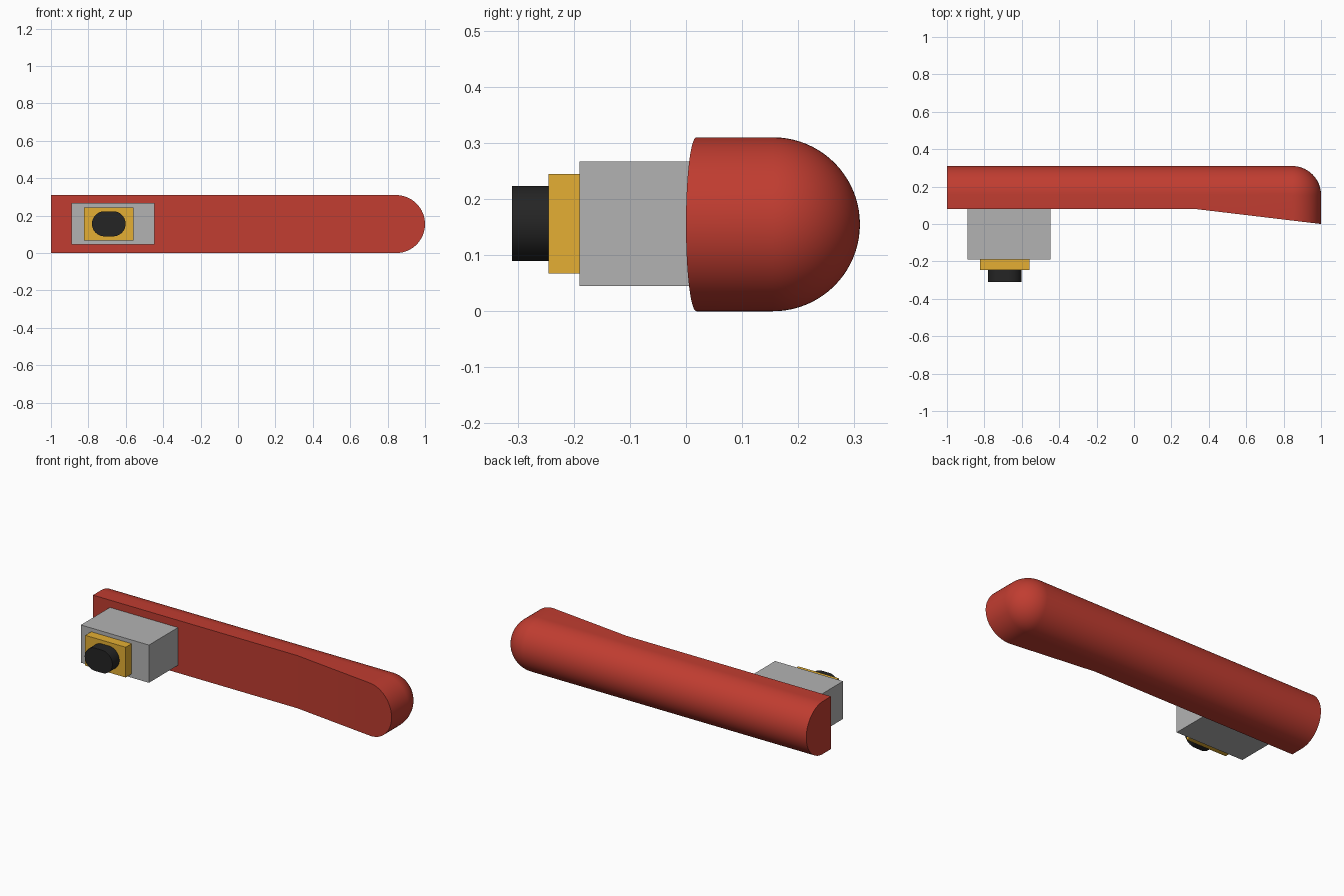
import bpy, bmesh
from math import sin, cos, pi

if "Cube" in bpy.data.objects:
    bpy.data.objects.remove(bpy.data.objects["Cube"])

R = 0.155           # half the bar's height
XL, XK, XR = -1.0, 0.33, 1.0   # left end, start of taper, right tip


def material(name, rgb):
    m = bpy.data.materials.new(name)
    m.diffuse_color = (*rgb, 1)
    m.use_nodes = True
    m.node_tree.nodes["Principled BSDF"].inputs["Base Color"].default_value = m.diffuse_color
    return m


def finish(name, bm, mat=None, smooth=False):
    bmesh.ops.remove_doubles(bm, verts=bm.verts, dist=1e-5)
    bmesh.ops.recalc_face_normals(bm, faces=bm.faces)
    mesh = bpy.data.meshes.new(name)
    bm.to_mesh(mesh)
    bm.free()
    ob = bpy.data.objects.new(name, mesh)
    bpy.context.collection.objects.link(ob)
    if mat:
        mesh.materials.append(mat)
    if smooth:
        bpy.ops.object.select_all(action='DESELECT')
        ob.select_set(True)
        bpy.context.view_layer.objects.active = ob
        bpy.ops.object.shade_smooth_by_angle(angle=pi / 6)
    return ob


def block(name, x0, x1, y0, y1, z0, z1, mat=None):
    bm = bmesh.new()
    bmesh.ops.create_cube(bm, size=1)
    for v in bm.verts:
        v.co = ((x0 + x1) / 2 + v.co.x * (x1 - x0),
                (y0 + y1) / 2 + v.co.y * (y1 - y0),
                (z0 + z1) / 2 + v.co.z * (z1 - z0))
    return finish(name, bm, mat)


red = material("red", (0.53, 0.046, 0.03))
gold = material("gold", (0.78, 0.43, 0.033))
black = material("black", (0.018, 0.018, 0.018))
grey = material("grey", (0.45, 0.45, 0.45))


# Lever: outlines with a round right end, stacked from front to back
def outline(r, n=32):
    arc = [(XR - R + r * sin(pi * i / n), R - r * cos(pi * i / n)) for i in range(n + 1)]
    return [(XL, R - r), (XK, R - r)] + arc + [(XK, R + r), (XL, R + r)]


def front_y(x):
    return 0.08 * min(1, (XR - x) / (XR - XK))


bm = bmesh.new()
rows = [[bm.verts.new((x, front_y(x), z)) for x, z in outline(R)]]
steps = 20
for k in range(steps + 1):
    t = pi / 2 * k / steps
    rows.append([bm.verts.new((x, R + R * sin(t), z)) for x, z in outline(R * cos(t))])
for a, b in zip(rows, rows[1:]):
    for i in range(len(a) - 1):
        bm.faces.new((a[i], a[i + 1], b[i + 1], b[i]))
front = rows[0]
bm.faces.new((front[0], front[1], front[-2], front[-1]))     # flat front
bm.faces.new(front[1:-1])                                    # tapered front
bm.faces.new([r[0] for r in rows] + [r[-1] for r in reversed(rows[:-1])])  # left end
finish("lever", bm, red, smooth=True)

# Mounting block and collar
block("mounting_block", -0.89, -0.447, -0.19, 0.08, 0.045, 0.267, grey)
block("collar", -0.823, -0.56, -0.245, -0.19, 0.067, 0.245, gold)

# Spindle: extruded slot shape
bm = bmesh.new()
rr, flat, n = 0.067, 0.023, 24
pts = []
for side in (1, -1):
    for i in range(n + 1):
        a = -pi / 2 + pi * i / n
        pts.append((-0.691 + side * (flat + rr * cos(a)), R + 0.0015 + side * rr * sin(a)))
face = bm.faces.new([bm.verts.new((x, -0.31, z)) for x, z in pts])
ext = bmesh.ops.extrude_face_region(bm, geom=[face], use_keep_orig=True)
bmesh.ops.translate(bm, vec=(0, 0.065, 0),
                    verts=[e for e in ext["geom"] if isinstance(e, bmesh.types.BMVert)])
finish("spindle", bm, black, smooth=True)
